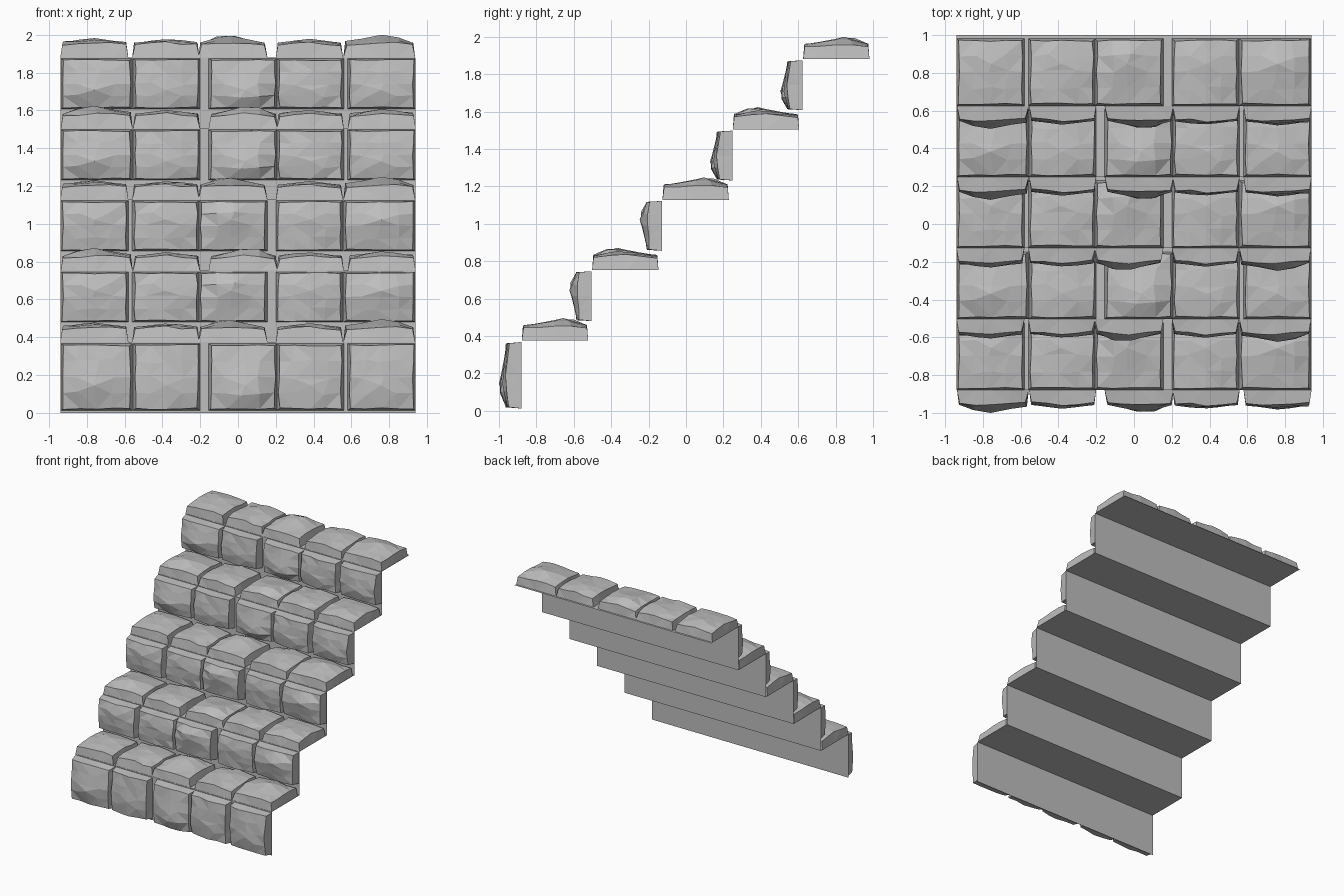
import bpy
import bmesh
import math
import random
from mathutils import Matrix

cube = bpy.data.objects.get("Cube")
if cube:
    bpy.data.objects.remove(cube, do_unlink=True)

STEP = 0.376        # rise and run of one step
FRONT = -0.88       # face of the lowest riser
HALF_W = 0.94
DEPTH = 0.355       # depth of a full tread stone

stone_grey = bpy.data.materials.new("stone grey")
stone_grey.use_nodes = True
grey = (0.52, 0.52, 0.52, 1)
stone_grey.diffuse_color = grey
bsdf = stone_grey.node_tree.nodes["Principled BSDF"]
bsdf.inputs["Base Color"].default_value = grey
bsdf.inputs["Roughness"].default_value = 0.9


def finish_mesh(bm, name):
    mesh = bpy.data.meshes.new(name)
    bm.to_mesh(mesh)
    bm.free()
    mesh.materials.append(stone_grey)
    return mesh


def place(name, mesh, matrix=None):
    obj = bpy.data.objects.new(name, mesh)
    bpy.context.collection.objects.link(obj)
    if matrix:
        obj.matrix_world = matrix
    return obj


def stone_mesh(name, centre, width, peak, peak_u, ridge, seed):
    """Rough-hewn block: flat base, leaning sides and a faceted domed face."""
    rng = random.Random(seed)
    bm = bmesh.new()
    bmesh.ops.create_grid(bm, x_segments=4, y_segments=4, size=1)
    rim = [e for e in bm.edges if e.is_boundary]
    skirt = bmesh.ops.extrude_edge_only(bm, edges=rim)["geom"]
    base = [v for v in skirt if isinstance(v, bmesh.types.BMVert)]
    base_set = set(base)
    for v in bm.verts:
        u, w = v.co.x, v.co.y
        if v in base_set:
            v.co = (centre + u * width / 2, w * DEPTH / 2, 0)
            continue
        edge = max(abs(u), abs(w))
        if edge > 0.99:
            # Wavy rim, lowest at the corners
            corner = min(abs(u), abs(w))
            z = 0.081 - 0.014 * corner + rng.uniform(-0.006, 0.006)
            inset = 0.95 - rng.uniform(0, 0.05)
        else:
            # Face rises to an off-centre peak, with an optional diagonal ridge
            fall = min(1, math.hypot(u - peak_u, w - 0.25))
            z = peak - (peak - 0.08) * fall * 0.85 + rng.uniform(-0.004, 0.004)
            z += ridge * (w - u) * 0.5
            z = min(z, peak)
            inset = 0.95
            u += rng.uniform(-0.09, 0.09)
            w += rng.uniform(-0.07, 0.07)
        if abs(u - peak_u) < 0.3 and abs(w - 0.25) < 0.4 and edge < 0.99:
            z = max(z, peak - 0.012 - 0.02 * abs(u - peak_u))
        v.co = (centre + u * inset * width / 2, w * (inset + 0.02) * DEPTH / 2, z)
    # Pull the point nearest the summit up to full height
    summit = min((v for v in bm.verts if v not in base_set),
                 key=lambda v: math.hypot(v.co.x - centre - peak_u * width / 2,
                                          v.co.y - 0.25 * DEPTH / 2))
    summit.co.z = peak
    summit.co.y = 0.25 * DEPTH / 2
    bmesh.ops.contextual_create(bm, geom=[e for e in bm.edges if e.is_boundary])
    top = [f for f in bm.faces if len(f.verts) == 4]
    bmesh.ops.triangulate(bm, faces=top, quad_method='SHORT_EDGE')
    bmesh.ops.recalc_face_normals(bm, faces=bm.faces)
    return finish_mesh(bm, name)


# Five stone shapes that make one row: centre, width, peak height, peak side, ridge
shapes = [
    (-0.760, 0.36, 0.102, 0.0, 0.0),
    (-0.382, 0.355, 0.096, 0.05, 0.0),
    (-0.027, 0.365, 0.114, 0.0, 0.02),
    (0.378, 0.355, 0.098, -0.05, 0.0),
    (0.747, 0.38, 0.12, 0.1, 0.0),
]
stones = [stone_mesh(f"rough_stone_{i + 1}", *s, seed=i + 4)
          for i, s in enumerate(shapes)]


def lay_row(name, location, upright, turned, scale_y):
    matrix = Matrix.Translation(location)
    if upright:
        matrix = matrix @ Matrix.Rotation(math.pi / 2, 4, 'X')
    matrix = matrix @ Matrix.Diagonal((1, scale_y, 1, 1))
    if turned:
        matrix = matrix @ Matrix.Rotation(math.pi, 4, 'Z')
    for i, mesh in enumerate(stones):
        place(f"{name}_stone_{i + 1}", mesh, matrix)


# Rows of riser and tread stones, some turned end for end
for n in range(5):
    y, z = FRONT + n * STEP, n * STEP
    riser_mid = 0.19 if n == 0 else z + 0.237
    lay_row(f"riser_{n + 1}", (0, y, riser_mid), True, n in (0, 3, 4),
            1.0 if n == 0 else 0.75)
    lay_row(f"tread_{n + 1}", (0, y + DEPTH / 2 + 0.002, z + STEP), False,
            n in (1, 3), 1.0)

# Thin stepped backing sheet behind the stones
bm = bmesh.new()
profile = [(FRONT, 0)]
for n in range(5):
    profile.append((FRONT + n * STEP, (n + 1) * STEP))
    profile.append((FRONT + (n + 1) * STEP, (n + 1) * STEP))
pairs = [[bm.verts.new((x, y, z)) for x in (-HALF_W, HALF_W)] for y, z in profile]
for a, b in zip(pairs, pairs[1:]):
    bm.faces.new((a[0], a[1], b[1], b[0]))
place("stepped_backing", finish_mesh(bm, "stepped_backing"))
